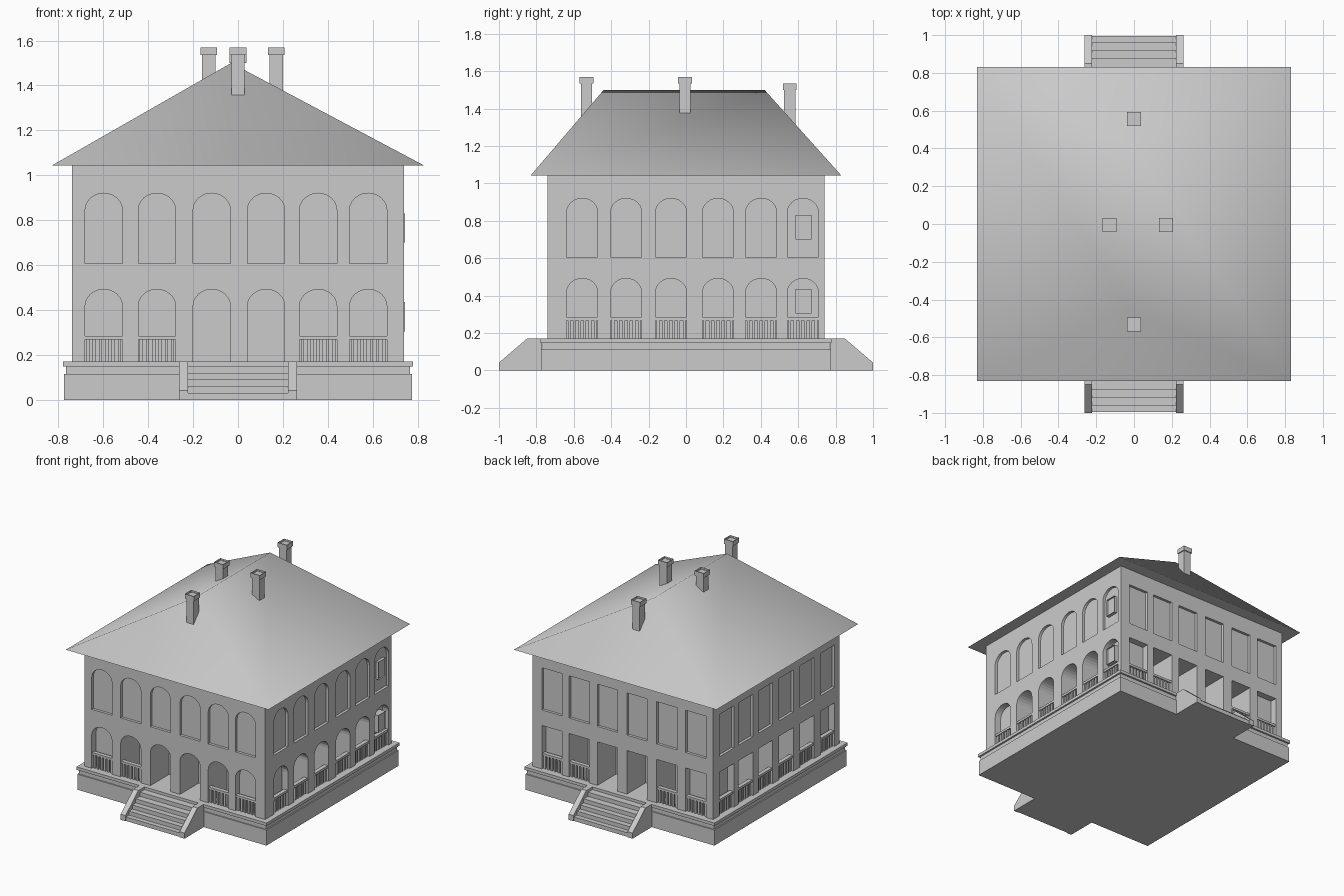
import bpy, bmesh
from math import sin, cos, pi, radians

if "Cube" in bpy.data.objects:
    bpy.data.objects.remove(bpy.data.objects["Cube"])

HALF = 0.74          # wall half width
FLOOR = 0.17         # top of plinth
SIDES = {            # (u along wall, distance outward, z) -> world
    'front': lambda u, o, z: (u, -o, z),
    'right': lambda u, o, z: (o, u, z),
    'back': lambda u, o, z: (u, o, z),
    'left': lambda u, o, z: (-o, u, z),
}
MAIN = (-0.598, -0.361, -0.117, 0.125, 0.357, 0.58)
CENTRES = {'front': MAIN, 'back': MAIN, 'left': MAIN,
           'right': (-0.555, -0.32, -0.08, 0.171, 0.402, 0.625)}


def finish(bm, name):
    bmesh.ops.recalc_face_normals(bm, faces=bm.faces[:])
    me = bpy.data.meshes.new(name)
    bm.to_mesh(me)
    bm.free()
    ob = bpy.data.objects.new(name, me)
    bpy.context.collection.objects.link(ob)
    return ob


def prism(bm, ring_a, ring_b):
    """Closed solid between two matching rings; returns the end face of ring_b."""
    a = [bm.verts.new(p) for p in ring_a]
    b = [bm.verts.new(p) for p in ring_b]
    n = len(a)
    bm.faces.new(a)
    end = bm.faces.new(b)
    for i in range(n):
        j = (i + 1) % n
        bm.faces.new((a[i], a[j], b[j], b[i]))
    return end


def rect(x0, x1, y0, y1, z):
    return [(x0, y0, z), (x1, y0, z), (x1, y1, z), (x0, y1, z)]


def box(bm, x0, x1, y0, y1, z0, z1):
    return prism(bm, rect(x0, x1, y0, y1, z0), rect(x0, x1, y0, y1, z1))


def side_prism(bm, side, outline, o0, o1):
    """Extrude a (u, z) outline between two outward distances on one wall."""
    f = SIDES[side]
    return prism(bm, [f(u, o0, z) for u, z in outline], [f(u, o1, z) for u, z in outline])


def side_box(bm, side, u0, u1, z0, z1, o0, o1):
    return side_prism(bm, side, [(u0, z0), (u1, z0), (u1, z1), (u0, z1)], o0, o1)


def opening(u, w, z0, z1, arched):
    if not arched:
        return [(u - w, z0), (u + w, z0), (u + w, z1), (u - w, z1)]
    rise = 0.075
    arc = [(u + w * cos(i * pi / 12), z1 - rise + rise * sin(i * pi / 12)) for i in range(13)]
    return [(u - w, z0), (u + w, z0)] + arc


# plinth with a grooved moulding under its cap
bm = bmesh.new()
for r, z0, z1 in ((0.775, 0, 0.115), (0.766, 0.11, 0.15), (0.779, 0.148, FLOOR)):
    box(bm, -r, r, -r, r, z0, z1)
finish(bm, 'plinth')

# walls with two storeys of recessed openings
bm = bmesh.new()
box(bm, -HALF, HALF, -HALF, HALF, 0.1, 1.05)
walls = finish(bm, 'walls')
bm = bmesh.new()
for side in SIDES:
    arched = side in ('front', 'right')
    for i, u in enumerate(CENTRES[side]):
        depth = 0.05 if i in (0, 5) else 0.22
        side_prism(bm, side, opening(u, 0.083, 0.16, 0.492, arched), HALF - depth, HALF + 0.05)
        side_prism(bm, side, opening(u, 0.083, 0.607, 0.92, arched), HALF - 0.02, HALF + 0.05)
cutter = finish(bm, 'opening_cutter')
cutter.hide_render = True
mod = walls.modifiers.new('openings', 'BOOLEAN')
mod.operation = 'DIFFERENCE'
mod.solver = 'EXACT'
mod.object = cutter
bpy.context.view_layer.objects.active = walls
bpy.ops.object.modifier_apply(modifier=mod.name)
bpy.data.objects.remove(cutter)

# balustrades in the ground floor openings, except the entrances
for side in SIDES:
    bm = bmesh.new()
    for i, u in enumerate(CENTRES[side]):
        if side in ('front', 'back') and i in (2, 3):
            continue
        side_box(bm, side, u - 0.084, u + 0.084, 0.268, 0.285, HALF - 0.035, HALF - 0.005)
        for k in range(6):
            c = u - 0.07 + k * 0.028
            side_box(bm, side, c - 0.007, c + 0.007, 0.165, 0.27, HALF - 0.028, HALF - 0.012)
    finish(bm, side + '_balustrade')

# small framed windows on the right wall
bm = bmesh.new()
for z0, z1, o in ((0.305, 0.435, 0.68), (0.70, 0.83, 0.71)):
    end = side_box(bm, 'right', 0.585, 0.67, z0, z1, o, 0.743)
    bmesh.ops.inset_region(bm, faces=[end], thickness=0.008)
    bmesh.ops.translate(bm, verts=end.verts[:], vec=(-0.012, 0, 0))
finish(bm, 'right_windows')

# entrance stairs with sloped cheek walls, front and back
for side in ('front', 'back'):
    bm = bmesh.new()
    for k, o in enumerate((0.995, 0.96, 0.92, 0.88, 0.83)):
        side_box(bm, side, -0.225, 0.225, 0.03 * k, 0.03 * (k + 1), 0.77, o)
    finish(bm, side + '_steps')
    bm = bmesh.new()
    f = SIDES[side]
    profile = [(0.77, 0), (1.0, 0), (1.0, 0.042), (0.85, FLOOR), (0.77, FLOOR)]
    for s in (-1, 1):
        prism(bm, [f(s * 0.222, o, z) for o, z in profile],
              [f(s * 0.262, o, z) for o, z in profile])
    finish(bm, side + '_stair_cheeks')

# hipped roof with a softly shaded ridge
bm = bmesh.new()
eave = [bm.verts.new(p) for p in rect(-0.83, 0.83, -0.83, 0.83, 1.043)]
r0 = bm.verts.new((-0.03, -0.44, 1.5))
r1 = bm.verts.new((-0.03, 0.42, 1.5))
a, b, c, d = eave
for face in ((a, b, c, d), (a, b, r0), (b, c, r1, r0), (c, d, r1), (d, a, r0, r1)):
    bm.faces.new(face)
roof = finish(bm, 'roof')
bpy.context.view_layer.objects.active = roof
roof.select_set(True)
bpy.ops.object.shade_smooth_by_angle(angle=radians(65))

# hollow chimneys with a thin cap
bm = bmesh.new()
for x, y, top in ((0, 0.555, 1.535), (0, -0.532, 1.57), (-0.13, -0.005, 1.57), (0.17, -0.005, 1.57)):
    box(bm, x - 0.03, x + 0.03, y - 0.03, y + 0.03, 1.2, top - 0.04)
    end = box(bm, x - 0.03, x + 0.03, y - 0.03, y + 0.03, top - 0.04, top - 0.01)
    bmesh.ops.delete(bm, geom=[end], context='FACES_ONLY')
    end = box(bm, x - 0.037, x + 0.037, y - 0.037, y + 0.037, top - 0.012, top)
    bmesh.ops.inset_region(bm, faces=[end], thickness=0.013)
    bmesh.ops.translate(bm, verts=end.verts[:], vec=(0, 0, -0.035))
finish(bm, 'chimneys')
